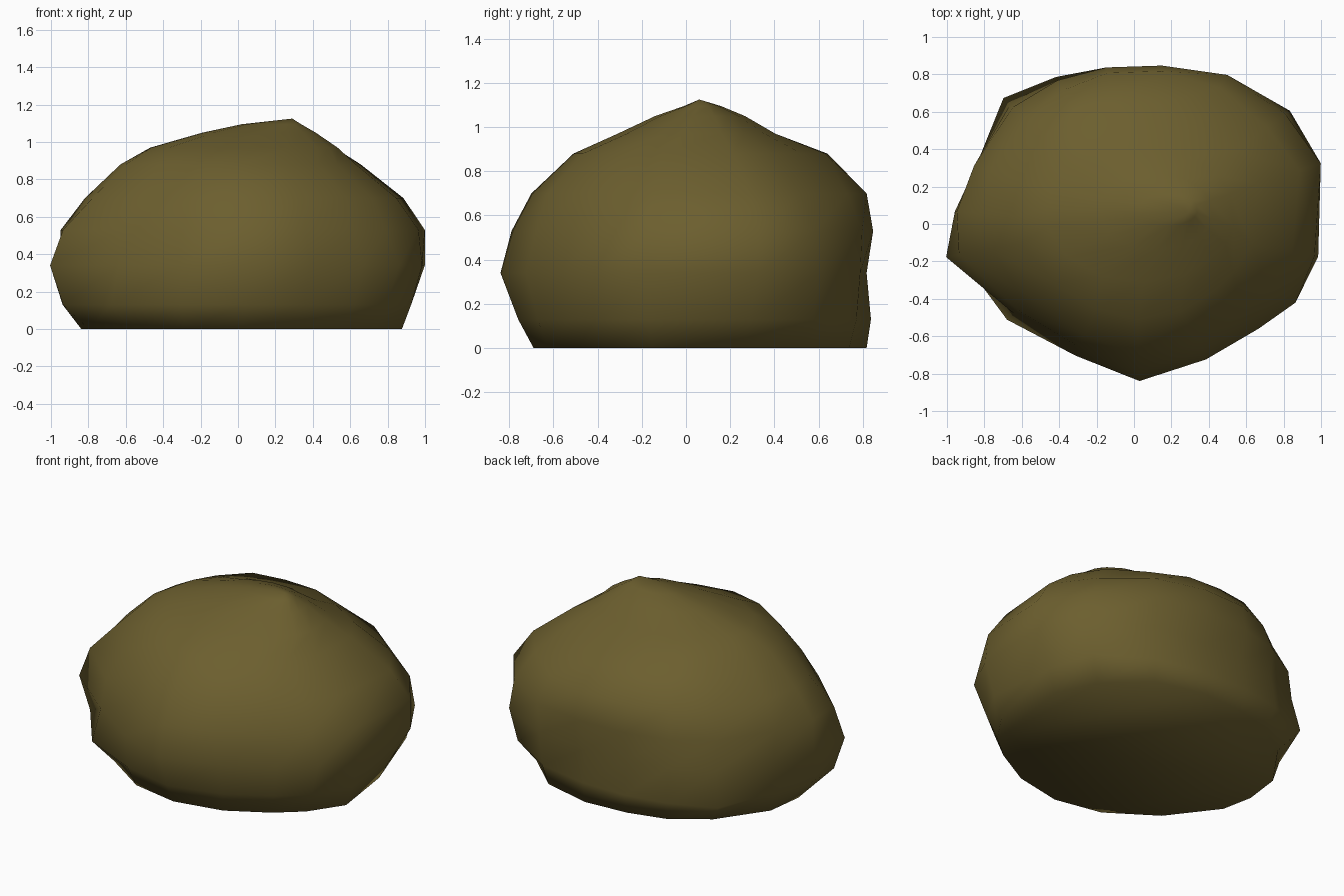
import bpy, bmesh, math

if "Cube" in bpy.data.objects:
    bpy.data.objects.remove(bpy.data.objects["Cube"])

# Directions of the boulder's corners, in degrees
angles = [math.radians(d) for d in (18, 36, 58, 80, 100, 118, 136, 160, 176,
                                    190, 217, 246, 272, 298, 320, 334, 350)]

# Height of each layer and its reach (in hundredths) along those directions
layers = {
    0: (86, 87, 87, 83, 81, 83, 84, 86, 84, 81, 72, 69, 69, 71, 76, 82, 89),
    .13: (93, 98, 91, 85, 85, 89, 97, 90, 94, 95, 85, 75, 76, 76, 81, 88, 94),
    .34: (105, 103, 93, 83, 82, 86, 92, 90, 96, 102, 80, 77, 84, 82, 87, 96, 100),
    .53: (105, 100, 94, 86, 85, 87, 90, 91, 95, 95, 77, 72, 79, 77, 81, 88, 98),
    .70: (93, 88, 86, 83, 82, 81, 81, 82, 82, 79, 67, 65, 70, 71, 75, 80, 86),
    .88: (69, 67, 62, 64, 65, 69, 66, 63, 63, 61, 53, 50, 51, 53, 56, 59, 64),
}

# Oval crown rings: height, middle x, middle y, half width, half depth
crown = [(.97, .035, .05, .505, .36), (1.05, .115, .065, .305, .205),
         (1.095, .18, .075, .16, .085)]

bm = bmesh.new()
rings = [[bm.verts.new((r / 100 * math.cos(a), r / 100 * math.sin(a), z))
          for a, r in zip(angles, reach)] for z, reach in layers.items()]
rings += [[bm.verts.new((x + w * math.cos(a), y + d * math.sin(a), z))
           for a in angles] for z, x, y, w, d in crown]

# Flat underside, sides and peak
bm.faces.new(rings[0][::-1])
peak = bm.verts.new((.29, .06, 1.125))
n = len(angles)
for i in range(n):
    j = (i + 1) % n
    for a, b in zip(rings, rings[1:]):
        bm.faces.new((a[i], a[j], b[j], b[i]))
    bm.faces.new((rings[-1][i], rings[-1][j], peak))
bmesh.ops.recalc_face_normals(bm, faces=bm.faces[:])
for f in bm.faces:
    f.smooth = True

mesh = bpy.data.meshes.new("boulder")
bm.to_mesh(mesh)
bm.free()
stone = bpy.data.materials.new("mossy brown stone")
stone.diffuse_color = (.15, .114, .028, 1)
stone.use_nodes = True
stone.node_tree.nodes["Principled BSDF"].inputs["Base Color"].default_value = stone.diffuse_color
mesh.materials.append(stone)
bpy.context.collection.objects.link(bpy.data.objects.new("boulder", mesh))
